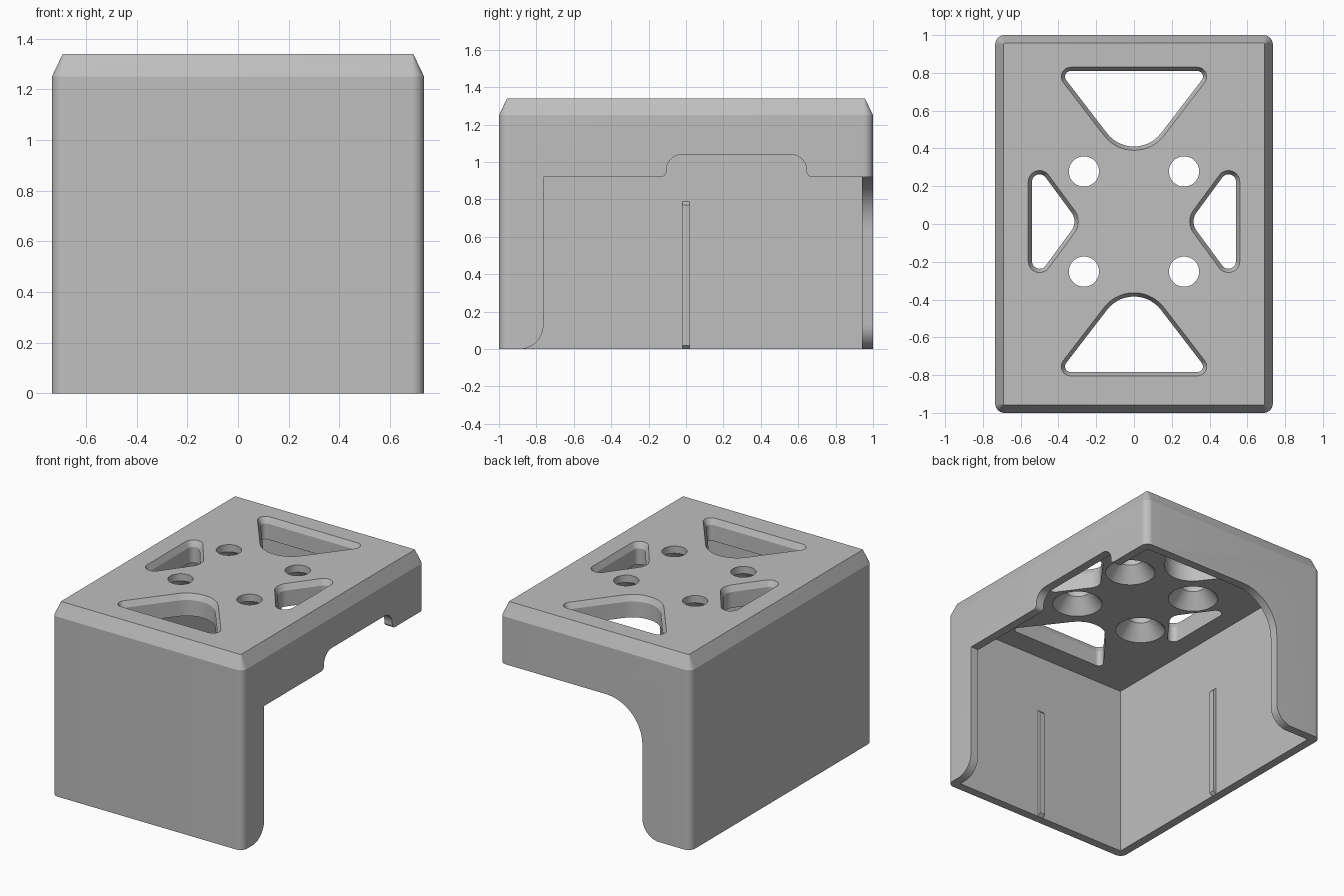
import bpy, bmesh
from math import sin, cos, pi
from mathutils import Vector

cube = bpy.data.objects.get("Cube")
if cube:
    bpy.data.objects.remove(cube)

grey = bpy.data.materials.new("plain grey")
grey.use_nodes = True
colour = (0.52, 0.52, 0.52, 1)
grey.diffuse_color = colour
grey.node_tree.nodes["Principled BSDF"].inputs["Base Color"].default_value = colour

HALF_X, HALF_Y, TOP, CEILING, WALL = 0.735, 1.0, 1.34, 1.19, 0.06
IN_X, IN_Y = HALF_X - WALL, HALF_Y - WALL
CUT_Z = 0.92           # lower edge of the short walls
HOLES_Y = 0.013        # centre of the hole pattern


def make_object(name, bm):
    bmesh.ops.recalc_face_normals(bm, faces=bm.faces)
    mesh = bpy.data.meshes.new(name)
    bm.to_mesh(mesh)
    bm.free()
    mesh.materials.append(grey)
    obj = bpy.data.objects.new(name, mesh)
    bpy.context.collection.objects.link(obj)
    return obj


def hull(name, points):
    """Convex solid around a set of points."""
    bm = bmesh.new()
    for p in points:
        bm.verts.new(p)
    res = bmesh.ops.convex_hull(bm, input=bm.verts)
    loose = {v for v in res["geom_interior"] if isinstance(v, bmesh.types.BMVert)}
    bmesh.ops.delete(bm, geom=list(loose), context="VERTS")
    bmesh.ops.dissolve_limit(bm, angle_limit=0.01, verts=bm.verts, edges=bm.edges)
    return make_object(name, bm)


def discs(circles, z, grow=0.0, count=48):
    """Points of circles (x, y, r) at one height."""
    return [(x + (r + grow) * cos(2 * pi * i / count),
             y + (r + grow) * sin(2 * pi * i / count), z)
            for x, y, r in circles for i in range(count)]


def box(name, lo, hi):
    return hull(name, [(x, y, z) for x in (lo[0], hi[0])
                       for y in (lo[1], hi[1]) for z in (lo[2], hi[2])])


def fillet(corners, steps=10):
    """Outline from (u, v, radius) corners, rounded where radius > 0."""
    out = []
    for i, (u, v, r) in enumerate(corners):
        p = Vector((u, v))
        if r == 0:
            out.append(p)
            continue
        a = (Vector(corners[i - 1][:2]) - p).normalized()
        b = (Vector(corners[(i + 1) % len(corners)][:2]) - p).normalized()
        for k in range(steps + 1):
            t = k / steps * pi / 2
            out.append(p + r * (a * (1 - sin(t)) + b * (1 - cos(t))))
    return out


def prism(name, outline, place, start, end):
    """Extrude a 2D outline; place maps (u, v, depth) to a position."""
    bm = bmesh.new()
    face = bm.faces.new([bm.verts.new(place(p.x, p.y, start)) for p in outline])
    ext = bmesh.ops.extrude_face_region(bm, geom=[face])
    shift = Vector(place(0, 0, end)) - Vector(place(0, 0, start))
    bmesh.ops.translate(bm, vec=shift,
                        verts=[g for g in ext["geom"] if isinstance(g, bmesh.types.BMVert)])
    return make_object(name, bm)


def cut(obj, cutter):
    cutter.hide_render = True
    mod = obj.modifiers.new("cut", "BOOLEAN")
    mod.operation, mod.solver, mod.object = "DIFFERENCE", "EXACT", cutter
    bpy.context.view_layer.objects.active = obj
    bpy.ops.object.modifier_apply(modifier=mod.name)
    bpy.data.objects.remove(cutter)


def corner_circles(half_x, half_y, r):
    return [(sx * (half_x - r), sy * (half_y - r), r) for sx in (-1, 1) for sy in (-1, 1)]


# Outer block: rounded upright edges, sloped rim
outer = corner_circles(HALF_X, HALF_Y, 0.05)
rim = corner_circles(HALF_X - 0.043, HALF_Y - 0.043, 0.005)
shell = hull("cover_shell", discs(outer, 0) + discs(outer, 1.25) + discs(rim, TOP))

# Hollow inside, open at the bottom
cut(shell, box("cavity", (-IN_X, -IN_Y, -0.2), (IN_X, IN_Y, CEILING)))

# Side opening with a raised notch
side = fillet([(-1.1, -0.2, 0), (-1.1, 0, 0), (-0.762, 0, 0), (-0.762, CUT_Z, 0),
               (-0.105, CUT_Z, 0.03), (-0.105, 1.04, 0.085), (0.645, 1.04, 0.085),
               (0.645, CUT_Z, 0.03), (1.1, CUT_Z, 0), (1.1, -0.2, 0)])
# the lower corner of the remaining strip is rounded
side[1:3] = [Vector((-1.1, -0.001))] + fillet([(-1.1, -0.001, 0), (-0.762, -0.001, 0.13),
                                              (-0.762, CUT_Z, 0)])[1:-1]
cut(shell, prism("side_cutter", side, lambda u, v, d: (d, u, v), 0.6, 1.0))

# Back opening with a large fillet, wider on the open side
back = fillet([(-1.0, -0.2, 0), (-1.0, -0.001, 0), (-0.365, -0.001, 0.13),
               (-0.365, CUT_Z, 0.28), (1.0, CUT_Z, 0), (1.0, -0.2, 0)])
cut(shell, prism("back_cutter", back, lambda u, v, d: (u, d, v), 0.88, 1.1))

# Rounded triangular windows with a chamfered rim
for s in (-1, 1):
    end_window = [(-0.335, HOLES_Y + s * 0.767, 0.05), (0.335, HOLES_Y + s * 0.767, 0.05),
                  (0, HOLES_Y + s * 0.577, 0.2)]
    side_window = [(s * 0.5, HOLES_Y - 0.21, 0.06), (s * 0.5, HOLES_Y + 0.21, 0.06),
                   (s * 0.395, HOLES_Y, 0.1)]
    for window in (end_window, side_window):
        cut(shell, hull("window_cutter", discs(window, 1.0, -0.02) + discs(window, 1.5, -0.02)))
        cut(shell, hull("rim_cutter", discs(window, TOP - 0.04, -0.02)
                        + discs(window, TOP + 0.02, 0.01)))

# Four screw holes, countersunk from below
for sx in (-1, 1):
    for sy in (-1, 1):
        x, y = sx * 0.265, HOLES_Y + sy * 0.265
        cut(shell, hull("hole_cutter", discs([(x, y, 0.08)], 1.0) + discs([(x, y, 0.08)], 1.5)))
        cut(shell, hull("sink_cutter", discs([(x, y, 0.176)], CEILING - 0.02)
                        + discs([(x, y, 0.08)], CEILING + 0.1)))

# Thin upright ribs with bevelled ends on the two full walls
def rib(name, place):
    hull(name, [place(w, d, z) for w in (-0.02, 0.02)
                for d, lo, hi in ((-0.01, 0, 0.79), (0, 0, 0.79), (0.02, 0.02, 0.77))
                for z in (lo, hi)])

rib("side_rib", lambda w, d, z: (-IN_X + d, w, z))
rib("front_rib", lambda w, d, z: (w, -IN_Y + d, z))

# Smooth curved surfaces, keep real edges sharp
bpy.ops.object.select_all(action="DESELECT")
shell.select_set(True)
bpy.context.view_layer.objects.active = shell
bpy.ops.object.shade_smooth_by_angle(angle=0.3)
